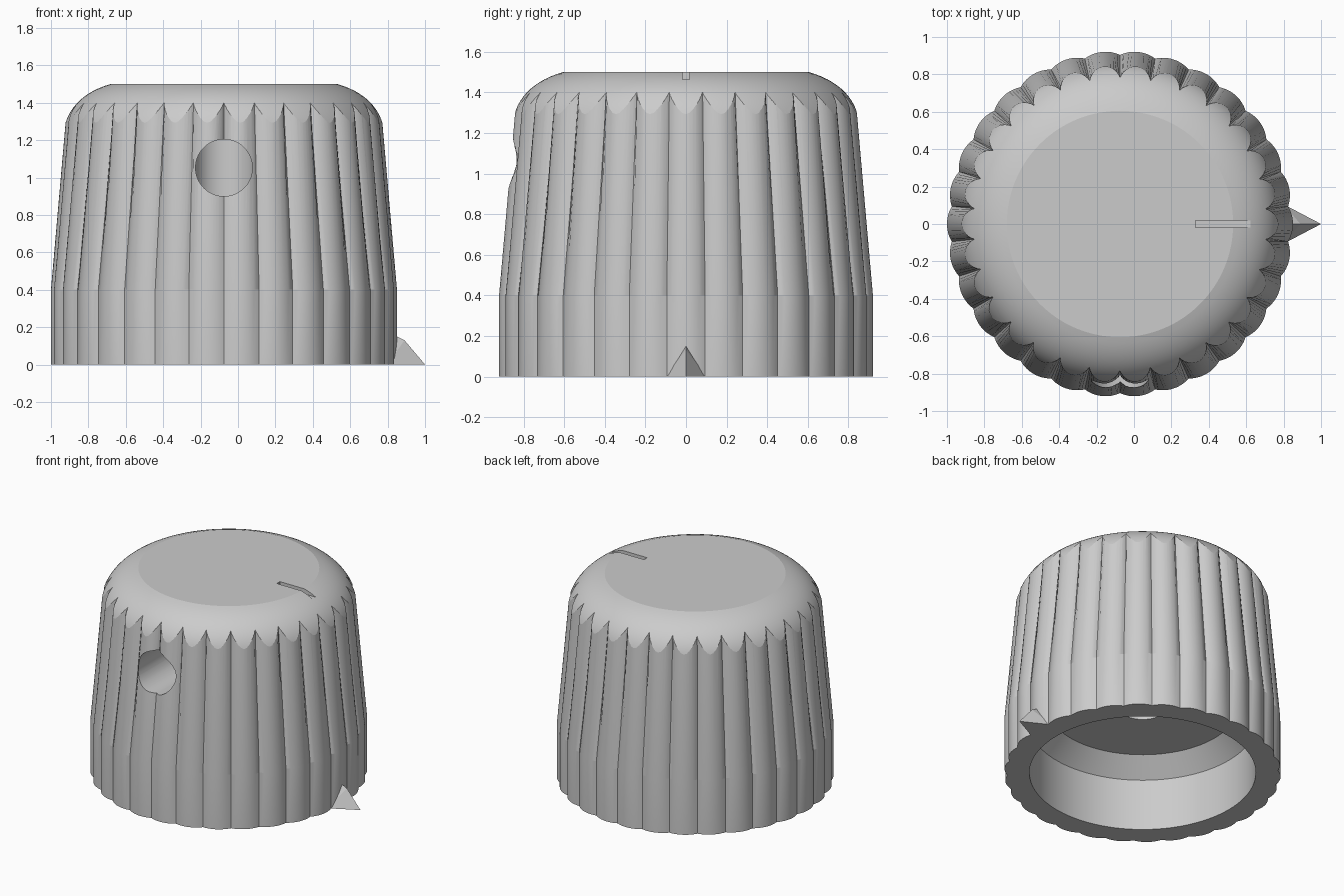
import bpy, bmesh, math
from mathutils import Vector

cube = bpy.data.objects.get("Cube")
if cube:
    bpy.data.objects.remove(cube, do_unlink=True)

AXIS_X = -0.075      # knob axis
LOBES = 30
STEPS = 12           # segments across one lobe

grey = bpy.data.materials.new("plain_grey")
grey.use_nodes = True
grey.diffuse_color = (0.6, 0.6, 0.6, 1)
grey.node_tree.nodes["Principled BSDF"].inputs["Base Color"].default_value = (0.6, 0.6, 0.6, 1)


def finish(name, bm):
    bmesh.ops.recalc_face_normals(bm, faces=bm.faces)
    mesh = bpy.data.meshes.new(name)
    bm.to_mesh(mesh)
    bm.free()
    mesh.materials.append(grey)
    obj = bpy.data.objects.new(name, mesh)
    bpy.context.collection.objects.link(obj)
    return obj


def skin(name, rings):
    """Closed solid from a stack of equal-length rings."""
    bm = bmesh.new()
    loops = [[bm.verts.new(p) for p in ring] for ring in rings]
    n = len(loops[0])
    for a, b in zip(loops, loops[1:]):
        for i in range(n):
            j = (i + 1) % n
            bm.faces.new((a[i], a[j], b[j], b[i]))
    bm.faces.new(loops[0])
    bm.faces.new(loops[-1])
    return finish(name, bm)


def lathe(name, profile, segs=96, phase=0.013):
    turns = [2 * math.pi * i / segs + phase for i in range(segs)]
    return skin(name, [[(AXIS_X + r * math.cos(t), r * math.sin(t), z) for t in turns]
                       for r, z in profile])


def box(name, lo, hi):
    bm = bmesh.new()
    bmesh.ops.create_cube(bm, size=1)
    lo, hi = Vector(lo), Vector(hi)
    for v in bm.verts:
        v.co = (lo + hi) / 2 + v.co * (hi - lo)
    return finish(name, bm)


def combine(target, tool, operation):
    tool.hide_render = True
    mod = target.modifiers.new(operation.lower(), 'BOOLEAN')
    mod.operation, mod.solver, mod.object = operation, 'EXACT', tool
    bpy.context.view_layer.objects.active = target
    bpy.ops.object.modifier_apply(modifier=mod.name)
    bpy.data.objects.remove(tool, do_unlink=True)


def fluted_ring(apex, valley, z):
    """Ring of convex circular arcs that meet in sharp valleys."""
    half = math.pi / LOBES
    chord, base = valley * math.sin(half), valley * math.cos(half)
    sag = apex - base
    rad = (chord * chord + sag * sag) / (2 * sag)
    spread = math.asin(chord / rad)
    ring = []
    for k in range(LOBES):
        turn = 2 * half * k
        for s in range(STEPS):
            a = spread * (2 * s / STEPS - 1)
            u, v = apex - rad + rad * math.cos(a), rad * math.sin(a)
            ring.append((AXIS_X + u * math.cos(turn) - v * math.sin(turn),
                         u * math.sin(turn) + v * math.cos(turn), z))
    return ring


# Fluted skirt: straight foot, then a taper with deepening valleys
def taper(z):
    h = max(0, z - 0.4)
    return fluted_ring(0.925 - 0.0875 * h, 0.904 - 0.12 * h, z)


knob = skin("knob_body", [taper(z) for z in (0, 0.4, 1.6)])

# Domed crown trims the flutes into scallops
P = [Vector(p) for p in ((0.605, 1.5), (0.76, 1.457), (0.845, 1.36), (0.858, 1.24))]
crown = []
for i in range(15):
    t = i / 14
    s = 1 - t
    crown.append(P[0] * s**3 + P[1] * 3 * s * s * t + P[2] * 3 * s * t * t + P[3] * t**3)
crown += [(1.0, 1.1), (1.1, -0.2)]
combine(knob, lathe("crown_trim", crown, 144), 'INTERSECT')

# Hollow underside: straight wall, chamfer, flat ceiling and shaft bore
cavity = [(0.757, -0.1), (0.757, 0.38), (0.632, 0.505), (0.16, 0.505), (0.16, 1.3)]
combine(knob, lathe("cavity_cutter", cavity), 'DIFFERENCE')

# Set-screw hole in the front, reaching the bore
turns = [2 * math.pi * (i + 0.3) / 64 for i in range(64)]
screw = skin("screw_cutter", [[(AXIS_X + 0.152 * math.cos(t), y, 1.052 + 0.152 * math.sin(t))
                               for t in turns] for y in (-1.2, 0)])
combine(knob, screw, 'DIFFERENCE')

# Indicator slot in the top
combine(knob, box("slot_cutter", (0.33, -0.018, 1.463), (0.9, 0.018, 1.7)), 'DIFFERENCE')

bpy.ops.object.select_all(action='DESELECT')
knob.select_set(True)
bpy.context.view_layer.objects.active = knob
bpy.ops.object.shade_smooth_by_angle(angle=math.radians(14))

# Faceted pointer at the foot
bm = bmesh.new()
for p in ((1, 0, 0), (0.8, -0.105, 0), (0.8, 0.105, 0), (0.89, 0, 0.13), (0.8, 0, 0.175)):
    bm.verts.new(p)
bmesh.ops.convex_hull(bm, input=bm.verts)
finish("pointer", bm)
